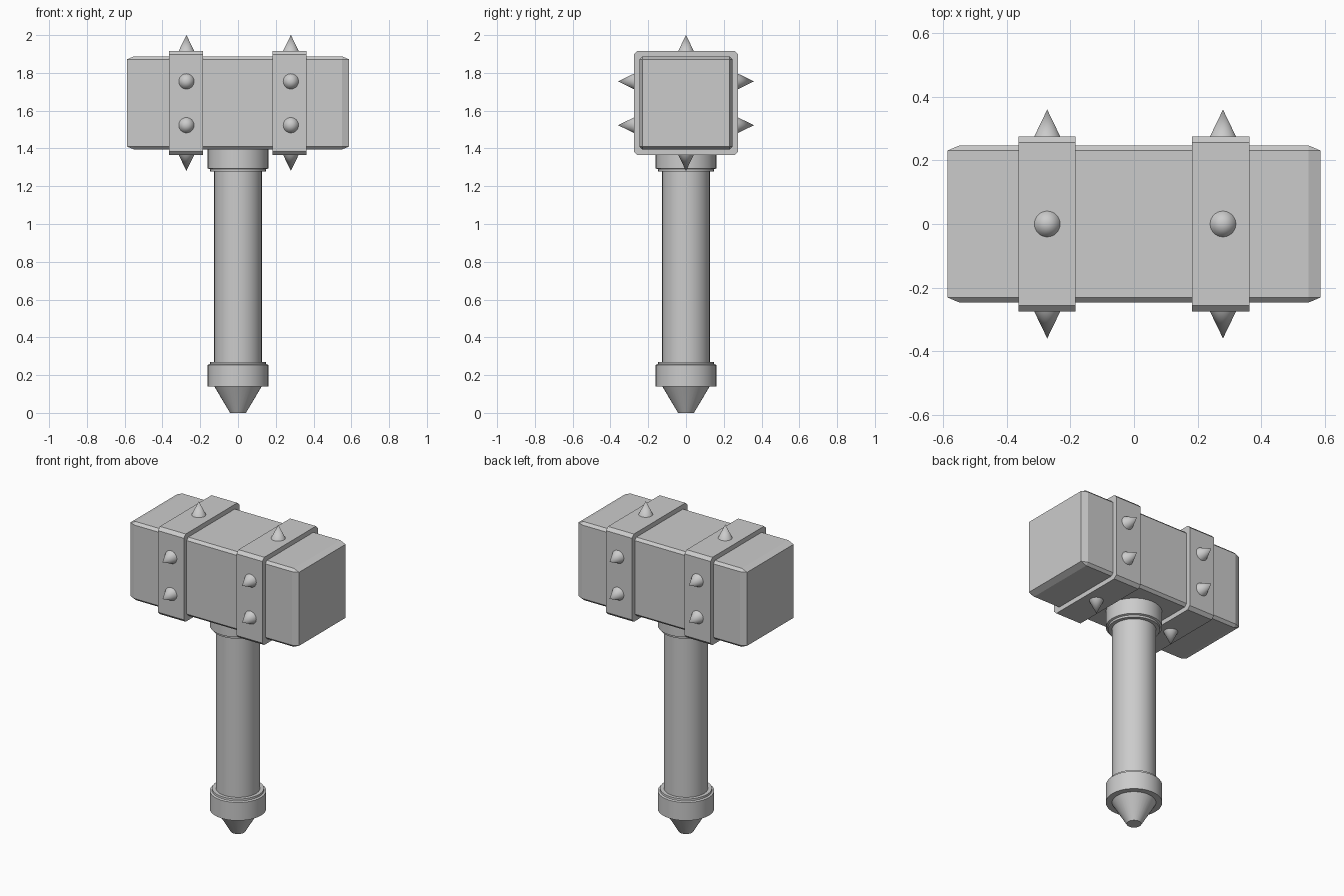
import bpy, bmesh, math
from mathutils import Vector

if "Cube" in bpy.data.objects:
    bpy.data.objects.remove(bpy.data.objects["Cube"])

HEAD_Z = 1.641      # centre height of the hammer head
BAND_HALF = 0.276   # half thickness of the bands


def make_object(name, bm, smooth=False):
    bmesh.ops.recalc_face_normals(bm, faces=bm.faces)
    mesh = bpy.data.meshes.new(name)
    bm.to_mesh(mesh)
    bm.free()
    obj = bpy.data.objects.new(name, mesh)
    bpy.context.collection.objects.link(obj)
    if smooth:
        bpy.ops.object.select_all(action='DESELECT')
        obj.select_set(True)
        bpy.context.view_layer.objects.active = obj
        bpy.ops.object.shade_smooth_by_angle(angle=math.radians(30))
    return obj


def block(name, half, bevel, x=0.0, long_edges_only=False):
    """Chamfered box; the chamfer is cut before scaling to the final size."""
    bm = bmesh.new()
    bmesh.ops.create_cube(bm, size=2)
    edges = [e for e in bm.edges if not long_edges_only
             or abs(e.verts[0].co.x - e.verts[1].co.x) > 1]
    bmesh.ops.bevel(bm, geom=edges, offset=bevel, segments=1, affect='EDGES')
    bmesh.ops.scale(bm, vec=half, verts=bm.verts)
    bmesh.ops.translate(bm, vec=(x, 0, HEAD_Z), verts=bm.verts)
    return make_object(name, bm)


def lathe(name, profile, sides=32):
    """Closed round part from (radius, z) points, capped at both ends."""
    bm = bmesh.new()
    rings = [[bm.verts.new((r * math.cos(2 * math.pi * i / sides),
                            r * math.sin(2 * math.pi * i / sides), z))
              for i in range(sides)] for r, z in profile]
    for a, b in zip(rings, rings[1:]):
        for i in range(sides):
            j = (i + 1) % sides
            bm.faces.new((a[i], a[j], b[j], b[i]))
    bm.faces.new(rings[0])
    bm.faces.new(rings[-1])
    return make_object(name, bm, smooth=True)


def spike(name, base, direction):
    height, sink = 0.084, 0.005
    d = Vector(direction)
    bm = bmesh.new()
    bmesh.ops.create_cone(bm, cap_ends=True, segments=32, radius1=0.043,
                          radius2=0, depth=height + sink)
    bmesh.ops.rotate(bm, verts=bm.verts,
                     matrix=Vector((0, 0, 1)).rotation_difference(d).to_matrix())
    bmesh.ops.translate(bm, verts=bm.verts,
                        vec=Vector(base) + d * (height - sink) / 2)
    make_object(name, bm, smooth=True)


# Head
block("hammer_head", (0.587, 0.247, 0.247), 0.064)

# Bands and their spikes
for side, band_x, spike_x in (("left", -0.274, -0.273), ("right", 0.273, 0.28)):
    block(f"{side}_band", (0.09, BAND_HALF, BAND_HALF), 0.07, band_x, True)
    for label, s in (("top", 1), ("bottom", -1)):
        spike(f"{side}_{label}_spike",
              (spike_x, 0, HEAD_Z + s * BAND_HALF), (0, 0, s))
    for label, s in (("back", 1), ("front", -1)):
        for level, z in (("upper", 1.755), ("lower", 1.523)):
            spike(f"{side}_{label}_{level}_spike",
                  (spike_x, s * BAND_HALF, z), (0, s, 0))

# Handle shaft
lathe("handle", [(0.126, 0.14), (0.126, 1.42)])

# Collar under the head, with a small step at its lower end
lathe("collar", [(0.126, 1.278), (0.148, 1.278), (0.149, 1.29),
                 (0.161, 1.294), (0.161, 1.42)])

# Pommel ring with the same step at its upper end
lathe("pommel_ring", [(0.161, 0.14), (0.161, 0.254), (0.149, 0.258),
                      (0.148, 0.27), (0.126, 0.27)])

# Tapered pommel tip
lathe("pommel_tip", [(0.042, 0.0), (0.126, 0.141)])
